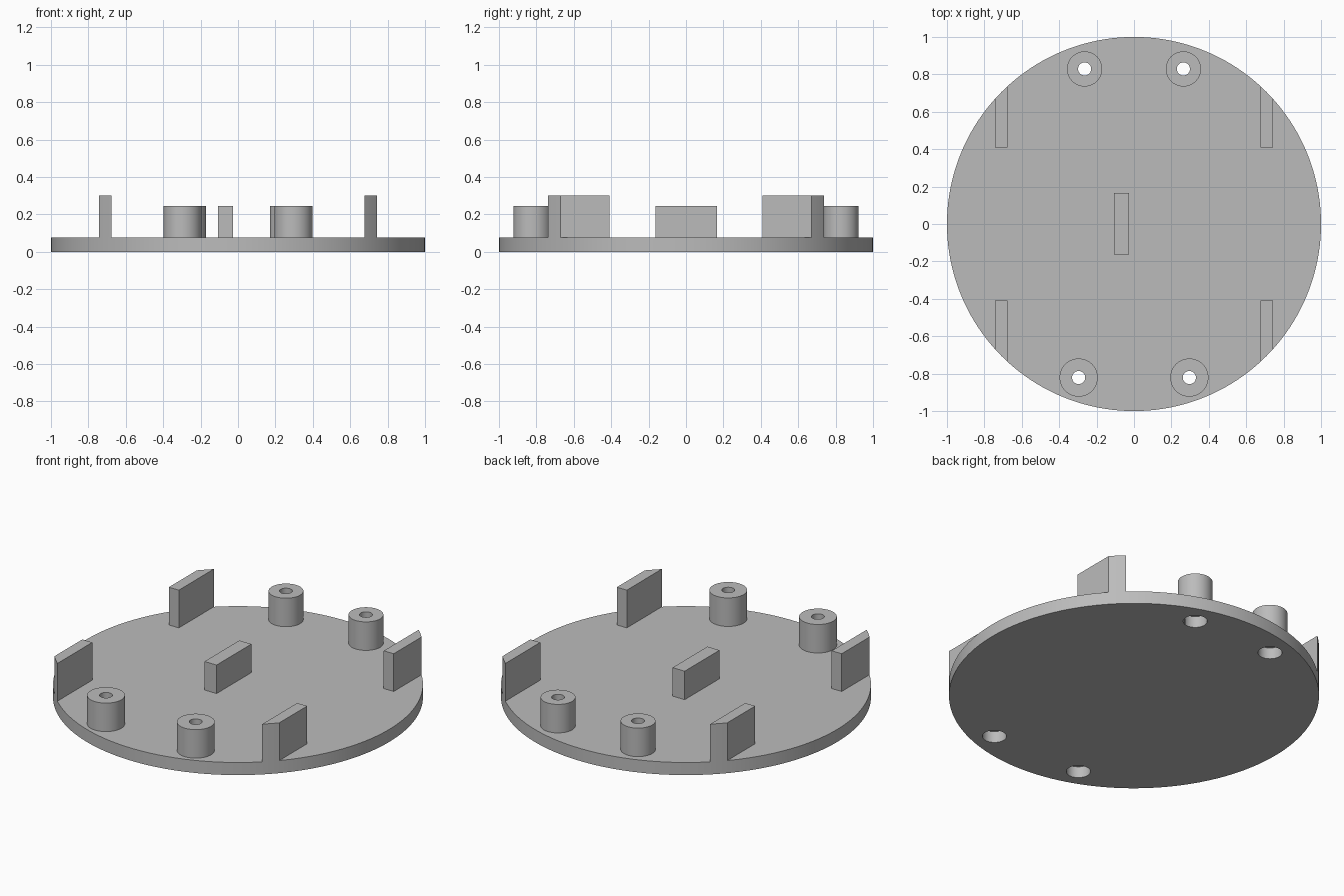
import bpy, bmesh, math
from mathutils import Vector

if "Cube" in bpy.data.objects:
    bpy.data.objects.remove(bpy.data.objects["Cube"])

PLATE_TOP = 0.075
BOSS_TOP = 0.245
RIB_TOP = 0.30
BORE = 0.035
RECESS = 0.065
RECESS_DEPTH = 0.067

grey = bpy.data.materials.new("grey plastic")
grey.use_nodes = True
colour = (0.5, 0.5, 0.5, 1)
grey.diffuse_color = colour
grey.node_tree.nodes["Principled BSDF"].inputs["Base Color"].default_value = colour


def finish(name, bm):
    bmesh.ops.recalc_face_normals(bm, faces=bm.faces)
    mesh = bpy.data.meshes.new(name)
    bm.to_mesh(mesh)
    bm.free()
    mesh.materials.append(grey)
    obj = bpy.data.objects.new(name, mesh)
    bpy.context.collection.objects.link(obj)
    return obj


def lathe(name, profile, x=0, y=0, steps=64):
    """Spin an (r, z) profile about a vertical axis at x, y."""
    bm = bmesh.new()
    verts = [bm.verts.new((r, 0, z)) for r, z in profile]
    edges = [bm.edges.new(pair) for pair in zip(verts, verts[1:])]
    bmesh.ops.spin(bm, geom=verts + edges, cent=(0, 0, 0), axis=(0, 0, 1),
                   angle=math.tau, steps=steps, use_merge=True)
    bmesh.ops.remove_doubles(bm, verts=bm.verts, dist=1e-5)
    bmesh.ops.translate(bm, verts=bm.verts, vec=(x, y, 0))
    return finish(name, bm)


def prism(name, outline, z0, z1):
    """Extrude an (x, y) outline upwards from z0 to z1."""
    bm = bmesh.new()
    face = bm.faces.new([bm.verts.new((x, y, z0)) for x, y in outline])
    new = bmesh.ops.extrude_face_region(bm, geom=[face], use_keep_orig=True)["geom"]
    top = [v for v in new if isinstance(v, bmesh.types.BMVert)]
    bmesh.ops.translate(bm, verts=top, vec=Vector((0, 0, z1 - z0)))
    return finish(name, bm)


def smooth(obj):
    bpy.ops.object.select_all(action="DESELECT")
    obj.select_set(True)
    bpy.context.view_layer.objects.active = obj
    bpy.ops.object.shade_smooth_by_angle(angle=math.radians(30))


# Round base plate
plate = lathe("base_plate", [(0, 0), (1, 0), (1, PLATE_TOP), (0, PLATE_TOP)], steps=160)

# Hollow screw bosses, with a wider screw recess cut in the underside
bosses = []
for end, bx, by, radius in (("back", 0.264, 0.829, 0.094), ("front", 0.296, -0.821, 0.102)):
    for side, s in (("left", 1), ("right", -1)):
        bosses.append(lathe(f"{end}_{side}_boss",
                            [(radius, PLATE_TOP), (radius, BOSS_TOP),
                             (BORE, BOSS_TOP), (BORE, PLATE_TOP)], s * bx, by))
        cutter = lathe("recess_cutter",
                       [(0, -0.05), (RECESS, -0.05), (RECESS, RECESS_DEPTH),
                        (BORE, RECESS_DEPTH), (BORE, 0.15), (0, 0.15)], s * bx, by)
        cutter.hide_render = True
        bpy.context.view_layer.objects.active = plate
        mod = plate.modifiers.new("screw_recess", "BOOLEAN")
        mod.operation = "DIFFERENCE"
        mod.solver = "EXACT"
        mod.object = cutter
        bpy.ops.object.modifier_apply(modifier=mod.name)
        bpy.data.objects.remove(cutter)

for obj in [plate] + bosses:
    smooth(obj)

# Four locating ribs whose outer ends follow the plate's rim
X_IN, X_OUT, Y_IN = 0.676, 0.742, 0.408
for end, sy in (("back", 1), ("front", -1)):
    for side, sx in (("left", 1), ("right", -1)):
        arc = [X_OUT + (X_IN - X_OUT) * i / 4 for i in range(5)]
        outline = [(X_IN, Y_IN), (X_OUT, Y_IN)] + [(x, math.sqrt(1 - x * x)) for x in arc]
        rib = prism(f"{end}_{side}_rib", [(sx * x, sy * y) for x, y in outline],
                    PLATE_TOP, RIB_TOP)
        smooth(rib)

# Lower rib near the middle
prism("centre_rib", [(-0.107, -0.163), (-0.027, -0.163), (-0.027, 0.165), (-0.107, 0.165)],
      PLATE_TOP, BOSS_TOP)
